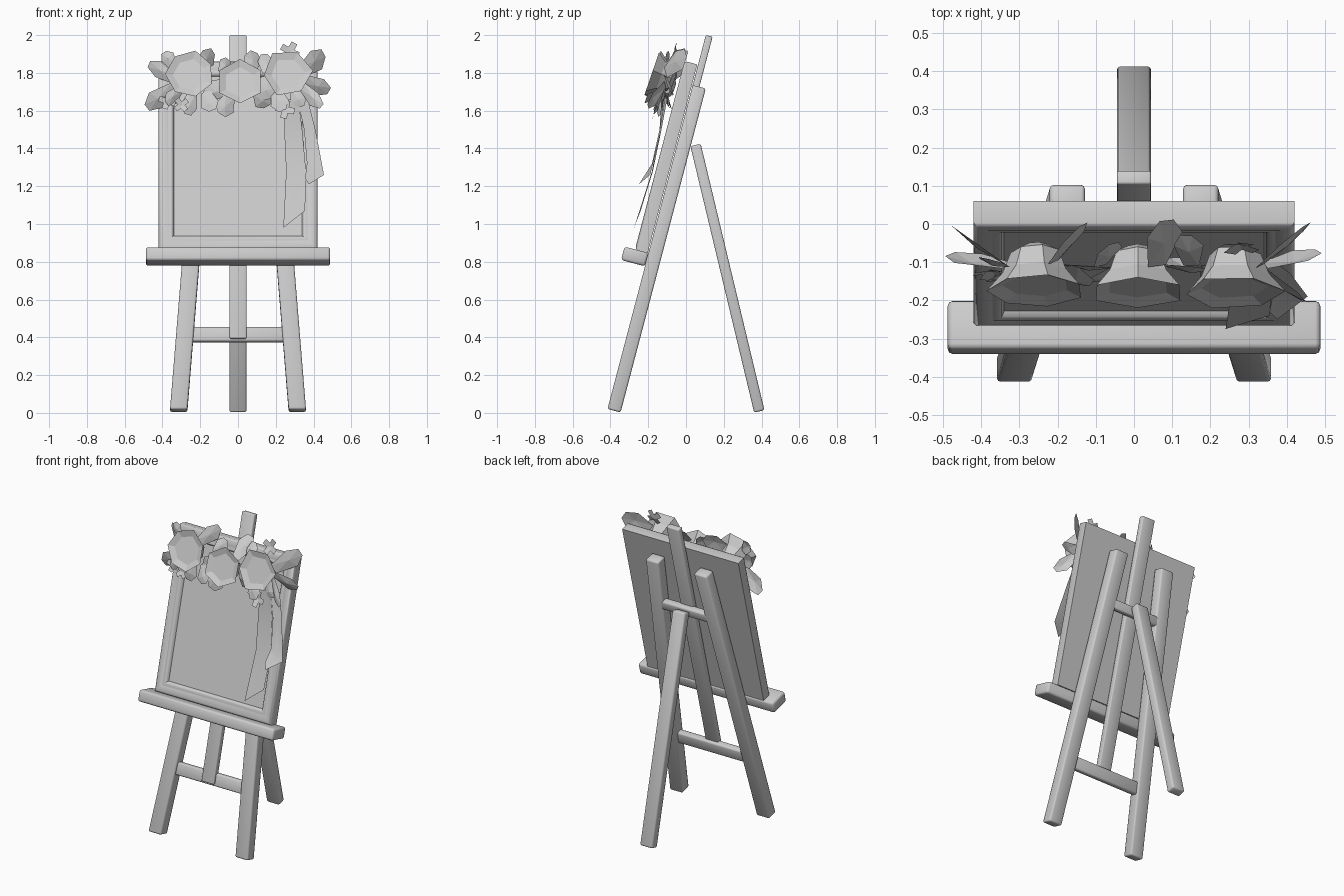
import bpy, bmesh, math
from mathutils import Matrix, Vector

if "Cube" in bpy.data.objects:
    bpy.data.objects.remove(bpy.data.objects["Cube"])

TILT = math.atan(0.263)
# Easel plane: local x = right, local y = backwards, local z = up the slope
EASEL = Matrix.Translation((0, -0.384, 0)) @ Matrix.Rotation(-TILT, 4, 'X')

grey = bpy.data.materials.new("plain_grey")
grey.diffuse_color = (0.6, 0.6, 0.6, 1)
grey.use_nodes = True
grey.node_tree.nodes["Principled BSDF"].inputs["Base Color"].default_value = grey.diffuse_color


def finish(name, bm, matrix=None, smooth=True):
    if matrix:
        bm.transform(matrix)
    mesh = bpy.data.meshes.new(name)
    bm.to_mesh(mesh)
    bm.free()
    mesh.materials.append(grey)
    ob = bpy.data.objects.new(name, mesh)
    bpy.context.collection.objects.link(ob)
    if smooth:
        bpy.ops.object.select_all(action='DESELECT')
        ob.select_set(True)
        bpy.context.view_layer.objects.active = ob
        bpy.ops.object.shade_smooth_by_angle(angle=math.radians(50))
    return ob


def bar(name, lo, hi, shear=0.0, bevel=0.01, matrix=EASEL):
    """Bevelled box from corner to corner; shear slides x with height."""
    bm = bmesh.new()
    bmesh.ops.create_cube(bm, size=1)
    lo, hi = Vector(lo), Vector(hi)
    for v in bm.verts:
        v.co = Vector([(lo[i] + hi[i]) / 2 + v.co[i] * (hi[i] - lo[i]) for i in range(3)])
    bmesh.ops.bevel(bm, geom=bm.edges[:], offset=bevel, segments=2, profile=0.5, affect='EDGES')
    for v in bm.verts:
        v.co.x += shear * v.co.z
    return finish(name, bm, matrix)


# Legs, post and crossbars
for side, s in (("left", -1), ("right", 1)):
    bar(side + "_front_leg", (s * 0.315 - 0.046, -0.036, 0.012), (s * 0.315 + 0.046, 0.036, 1.785), -s * 0.079)
bar("centre_post", (-0.045, -0.036, 0.40), (0.045, 0.001, 2.059), bevel=0.006)
bar("lower_crossbar", (-0.25, -0.022, 0.388), (0.25, 0.022, 0.467))
bar("hinge_bar", (-0.19, -0.012, 1.425), (0.19, 0.035, 1.485))
back_tilt = math.atan2(0.335, 1.40)
bar("rear_leg", (-0.045, -0.028, 0.0), (0.045, 0.028, 1.45),
    matrix=Matrix.Translation((0, 0.388, 0.008)) @ Matrix.Rotation(back_tilt, 4, 'X'))

# Tray
bar("tray", (-0.488, -0.167, 0.793), (0.488, -0.036, 0.866), bevel=0.013)

# Framed board: nested rectangular loops swept from back to recessed panel
bm = bmesh.new()
loops = []
for inset, depth in ((0.0, -0.04), (0.0, -0.098), (0.006, -0.107), (0.016, -0.11), (0.036, -0.11),
                     (0.046, -0.105), (0.054, -0.107), (0.066, -0.107), (0.074, -0.101), (0.08, -0.088)):
    x, z0, z1 = 0.42 - inset, 0.866 + inset, 1.897 - inset
    loops.append([bm.verts.new(c) for c in ((-x, depth, z0), (x, depth, z0), (x, depth, z1), (-x, depth, z1))])
bm.faces.new(loops[0][::-1])
bm.faces.new(loops[-1])
for a, b in zip(loops, loops[1:]):
    for i in range(4):
        j = (i + 1) % 4
        bm.faces.new((a[i], a[j], b[j], b[i]))
bmesh.ops.recalc_face_normals(bm, faces=bm.faces[:])
finish("framed_board", bm, EASEL)


# Large blossoms: open cup with a rounded back and a sunken centre
def blossom(name, x, y, z, size, turn, sides):
    bm = bmesh.new()
    rings = []
    for r, d in ((0.03, 0.125), (0.065, 0.105), (0.085, 0.05), (0.125, 0.0), (0.085, 0.015)):
        ring = []
        for i in range(sides):
            a = turn + 2 * math.pi * i / sides
            k = r * size * (1 + 0.05 * math.sin(3 * i + x * 9))
            ring.append(bm.verts.new((k * math.cos(a), d, k * math.sin(a))))
        rings.append(ring)
    for a, b in zip(rings, rings[1:]):
        for i in range(sides):
            j = (i + 1) % sides
            bm.faces.new((a[i], a[j], b[j], b[i]))
    bm.faces.new(rings[0][::-1])
    bm.faces.new(rings[-1])
    bmesh.ops.recalc_face_normals(bm, faces=bm.faces[:])
    finish(name, bm, Matrix.Translation((x, y, z)) @ Matrix.Rotation(-0.33, 4, 'X'), smooth=False)


blossom("left_blossom", -0.255, -0.175, 1.795, 1.03, 0.45, 7)
blossom("middle_blossom", 0.01, -0.18, 1.755, 1.0, math.pi / 6, 6)
blossom("right_blossom", 0.262, -0.18, 1.80, 1.05, 0.1, 6)


# Leaves: folded blades with a blunt tip
def leaf(name, x0, z0, x1, z1, y1, width, y0=-0.11):
    base, tip = Vector((x0, y0, z0)), Vector((x1, y1, z1))
    along = tip - base
    side = along.cross(Vector((0, 1, 0.3))).normalized() * width / 2
    fold = Vector((0, -0.012, 0))
    pts = [base - side * 0.5, base + side * 0.5, base + along * 0.65 + side, tip + side * 0.5,
           tip - side * 0.3, base + along * 0.7 - side]
    bm = bmesh.new()
    v = [bm.verts.new(p) for p in pts]
    mid = bm.verts.new(base + along * 0.6 + fold)
    for i in range(6):
        bm.faces.new((v[i], v[(i + 1) % 6], mid))
    finish(name, bm, smooth=False)


LEAVES = (
    (-0.33, 1.76, -0.47, 1.85, -0.01, 0.09), (-0.33, 1.73, -0.485, 1.62, -0.08, 0.11),
    (-0.34, 1.83, -0.39, 1.91, -0.09, 0.08), (-0.22, 1.82, -0.13, 1.91, 0.0, 0.10),
    (-0.09, 1.80, -0.05, 1.87, -0.05, 0.08), (0.06, 1.80, 0.09, 1.91, 0.01, 0.10),
    (0.15, 1.80, 0.14, 1.90, -0.03, 0.08), (0.33, 1.80, 0.455, 1.90, 0.0, 0.12),
    (0.34, 1.77, 0.48, 1.70, -0.07, 0.10), (0.33, 1.74, 0.44, 1.62, -0.20, 0.08),
    (0.20, 1.72, 0.23, 1.60, -0.17, 0.10), (0.10, 1.70, 0.15, 1.62, -0.09, 0.10),
    (-0.04, 1.68, -0.09, 1.58, -0.15, 0.11), (-0.17, 1.70, -0.14, 1.60, -0.16, 0.10),
    (-0.24, 1.70, -0.27, 1.58, -0.13, 0.09), (-0.13, 1.76, -0.11, 1.66, -0.11, 0.15),
    (0.13, 1.78, 0.16, 1.66, -0.12, 0.14), (-0.30, 1.72, -0.38, 1.64, -0.15, 0.08),
    (0.30, 1.72, 0.33, 1.62, -0.13, 0.09),
)
for n, args in enumerate(LEAVES):
    leaf("leaf_%02d" % (n + 1), *args)


# Small four-petal flowers
def small_flower(name, x, y, z, r, turn):
    bm = bmesh.new()
    rot = Matrix.Translation((x, y, z)) @ Matrix.Rotation(-0.3, 4, 'X') @ Matrix.Rotation(turn, 4, 'Y')
    for k in range(4):
        m = Matrix.Rotation(k * math.pi / 2, 4, 'Y')
        petal = ((0, 0.012, 0), (r * 0.35, 0, r * 0.35), (r * 0.35, -0.005, r), (-r * 0.35, -0.005, r), (-r * 0.35, 0, r * 0.35))
        bm.faces.new([bm.verts.new(m @ Vector(p)) for p in petal])
    finish(name, bm, rot, smooth=False)


for n, args in enumerate(((0.275, -0.06, 1.915, 0.05, 0.5), (-0.375, -0.13, 1.65, 0.045, 0.3),
                          (0.25, -0.16, 1.605, 0.05, 0.2), (-0.30, -0.15, 1.63, 0.04, 0.9))):
    small_flower("small_flower_%d" % (n + 1), *args)


# Hanging ribbons: strips through rows of (left x, right x, left y, right y, left z, right z)
def ribbon(name, rows):
    bm = bmesh.new()
    pairs = [(bm.verts.new((r[0], r[2], r[4])), bm.verts.new((r[1], r[3], r[5]))) for r in rows]
    for a, b in zip(pairs, pairs[1:]):
        bm.faces.new((a[0], b[0], b[1], a[1]))
    bmesh.ops.subdivide_edges(bm, edges=bm.edges[:], cuts=1)
    finish(name, bm)


ribbon("inner_ribbon", ((0.25, 0.32, -0.13, -0.12, 1.66, 1.66), (0.245, 0.34, -0.14, -0.13, 1.50, 1.50),
                        (0.255, 0.36, -0.18, -0.175, 1.28, 1.28), (0.24, 0.355, -0.275, -0.24, 0.98, 1.07)))
ribbon("outer_ribbon", ((0.31, 0.37, -0.11, -0.10, 1.68, 1.66), (0.35, 0.41, -0.14, -0.13, 1.50, 1.50),
                        (0.365, 0.455, -0.18, -0.19, 1.32, 1.26), (0.355, 0.375, -0.23, -0.25, 1.24, 1.21)))
